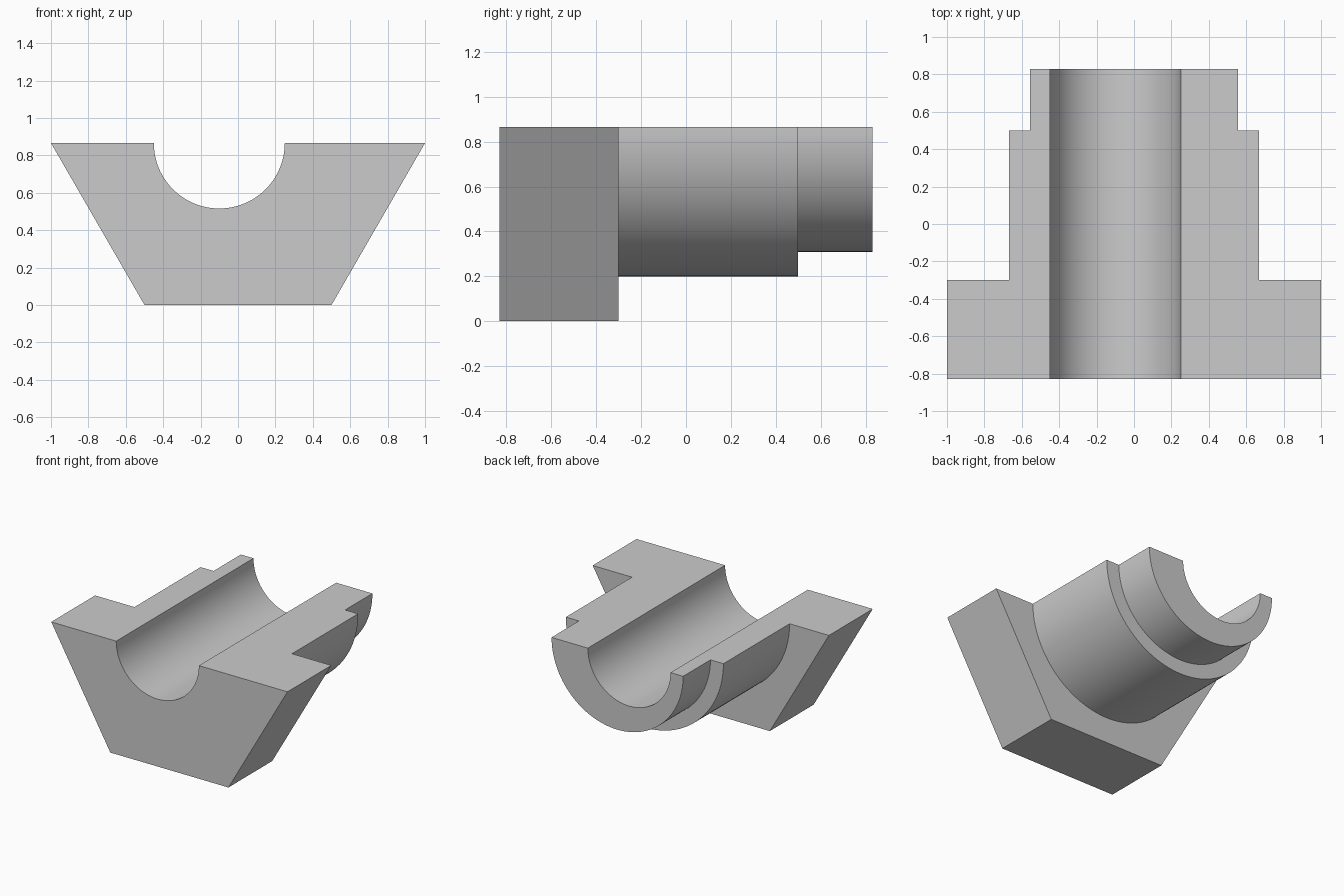
import bpy, bmesh, math

cube = bpy.data.objects.get("Cube")
if cube:
    bpy.data.objects.remove(cube, do_unlink=True)

TOP = math.sqrt(3) / 2           # height of the flat cut plane
Y = [-0.83, -0.30, 0.50, 0.83]   # front face, two shoulders, back face


def arc(radius, cx=0.0, steps=64):
    """Lower half circle in x, z, running from -x to +x."""
    return [(cx - radius * math.cos(math.pi * i / steps),
             TOP - radius * math.sin(math.pi * i / steps))
            for i in range(steps + 1)]


hexagon = [(-1, TOP), (-0.5, 0), (0.5, 0), (1, TOP)]
outers = [hexagon, arc(0.667), arc(0.557)]
bore = arc(0.35, cx=-0.1)

bm = bmesh.new()


def face(points):
    return bm.faces.new([bm.verts.new(p) for p in points])


def wall(profile, y0, y1):
    """Sweep an open profile along y."""
    for (xa, za), (xb, zb) in zip(profile, profile[1:]):
        face([(xa, y0, za), (xb, y0, zb), (xb, y1, zb), (xa, y1, za)])


def end_face(outer, inner, y):
    """Flat face between two open profiles."""
    face([(x, y, z) for x, z in outer + inner[::-1]])


# Outer walls of the half hexagon head, shank and tip
for i, profile in enumerate(outers):
    wall(profile, Y[i], Y[i + 1])

# Off-centre bore
for y0, y1 in zip(Y, Y[1:]):
    wall(bore, y0, y1)

# End faces and step shoulders
end_face(outers[0], bore, Y[0])
end_face(outers[0], outers[1], Y[1])
end_face(outers[1], outers[2], Y[2])
end_face(outers[2], bore, Y[3])

# Stepped flat top on each side of the bore
for end in (0, -1):
    bx = bore[end][0]
    outline = [(bx, y, TOP) for y in reversed(Y)]
    for i, profile in enumerate(outers):
        x = profile[end][0]
        outline += [(x, Y[i], TOP), (x, Y[i + 1], TOP)]
    face(outline)

bmesh.ops.remove_doubles(bm, verts=bm.verts, dist=0.0001)
bmesh.ops.recalc_face_normals(bm, faces=bm.faces)
mesh = bpy.data.meshes.new("half_hex_bushing")
bm.to_mesh(mesh)
bm.free()

body = bpy.data.objects.new("half_hex_bushing", mesh)
bpy.context.collection.objects.link(body)

# Plain grey finish
grey = bpy.data.materials.new("plain_grey")
grey.use_nodes = True
colour = (0.6, 0.6, 0.6, 1)
grey.diffuse_color = colour
grey.node_tree.nodes["Principled BSDF"].inputs["Base Color"].default_value = colour
mesh.materials.append(grey)

bpy.ops.object.select_all(action='DESELECT')
body.select_set(True)
bpy.context.view_layer.objects.active = body
bpy.ops.object.shade_smooth_by_angle(angle=math.radians(30))
